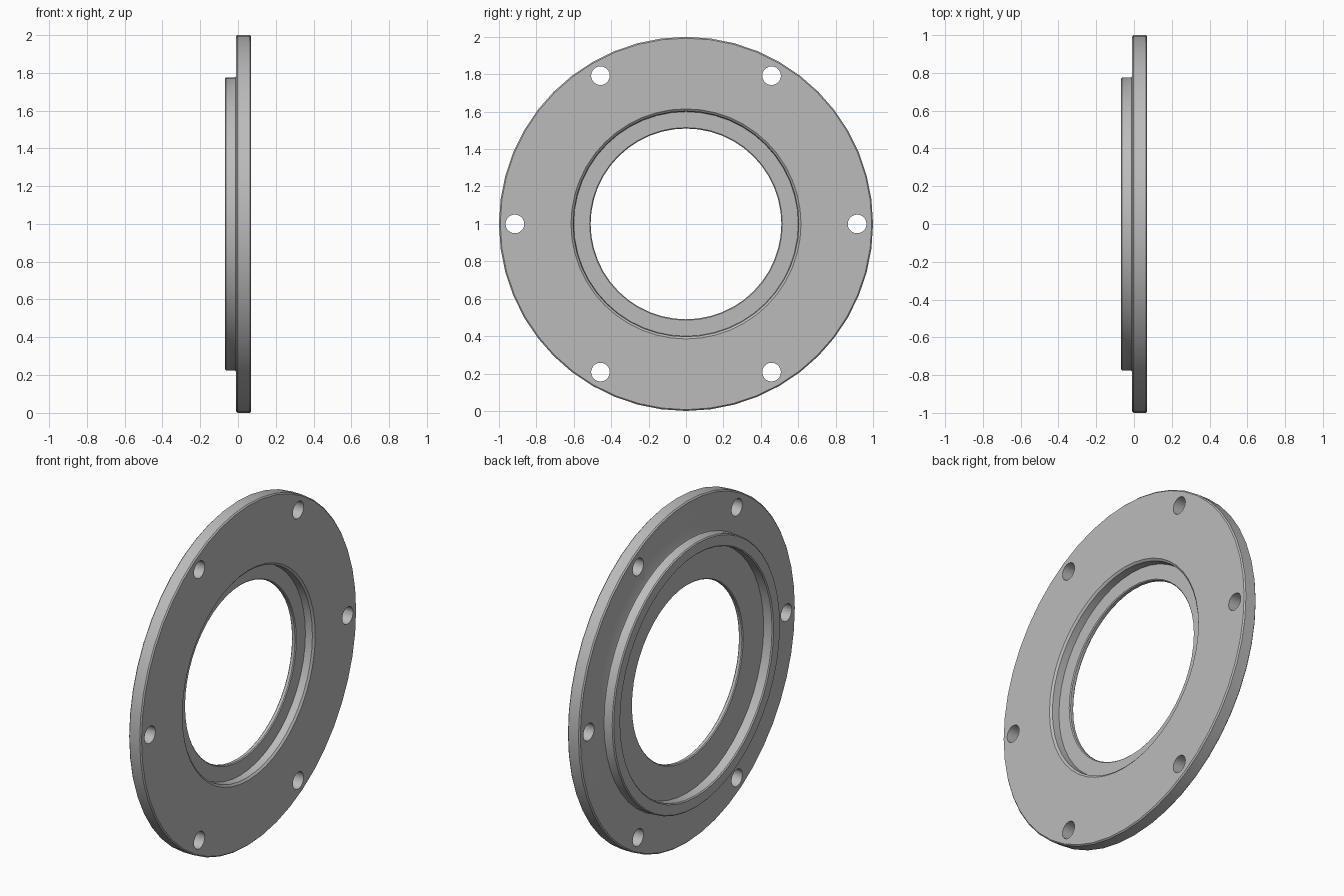
import bpy, bmesh, math
from mathutils import Matrix, Vector

if "Cube" in bpy.data.objects:
    bpy.data.objects.remove(bpy.data.objects["Cube"], do_unlink=True)

CENTRE = Vector((0, 0, 1))
SIDES = 48

steel = bpy.data.materials.new("grey steel")
steel.use_nodes = True
colour = (0.5, 0.5, 0.5, 1)
steel.diffuse_color = colour
steel.node_tree.nodes["Principled BSDF"].inputs["Base Color"].default_value = colour


def make_object(name, bm):
    bmesh.ops.recalc_face_normals(bm, faces=bm.faces)
    mesh = bpy.data.meshes.new(name)
    bm.to_mesh(mesh)
    bm.free()
    mesh.materials.append(steel)
    obj = bpy.data.objects.new(name, mesh)
    bpy.context.collection.objects.link(obj)
    return obj


def revolve(name, profile):
    """Turn a closed (x, radius) profile about the x axis."""
    bm = bmesh.new()
    verts = [bm.verts.new((x, 0, r + 1)) for x, r in profile]
    edges = [bm.edges.new((a, b)) for a, b in zip(verts, verts[1:] + verts[:1])]
    bmesh.ops.spin(bm, geom=verts + edges, cent=CENTRE, axis=(1, 0, 0),
                   angle=math.tau, steps=SIDES, use_merge=True)
    bmesh.ops.remove_doubles(bm, verts=bm.verts, dist=0.0001)
    return make_object(name, bm)


# Flange with a stepped bore, and a raised rim on its -x face
flange = revolve("flange", [
    (0.07, 0.615), (0.07, 0.993), (0.063, 1.0),          # front face, outer edge
    (-0.003, 1.0), (-0.01, 0.993),
    (-0.01, 0.785), (-0.013, 0.778), (-0.02, 0.775),     # fillet at rim foot
    (-0.064, 0.775), (-0.07, 0.769),                     # raised rim
    (-0.07, 0.711), (-0.064, 0.705),
    (-0.01, 0.705), (-0.01, 0.515), (-0.005, 0.51),      # web behind the bore
    (0.012, 0.51), (0.017, 0.515),
    (0.017, 0.60), (0.06, 0.603),                        # counterbore
])

# Bolt hole cutters
bm = bmesh.new()
for i in range(6):
    a = math.radians(60 * i)
    place = Matrix.Translation(CENTRE + Vector((0, math.cos(a), math.sin(a))) * 0.915)
    bmesh.ops.create_cone(bm, cap_ends=True, segments=20, radius1=0.05, radius2=0.05,
                          depth=0.4, matrix=place @ Matrix.Rotation(math.pi / 2, 4, "Y"))
cutter = make_object("bolt_hole_cutters", bm)
cutter.hide_render = True
cutter.hide_set(True)

holes = flange.modifiers.new("bolt_holes", "BOOLEAN")
holes.operation = "DIFFERENCE"
holes.solver = "EXACT"
holes.object = cutter

bpy.ops.object.select_all(action="DESELECT")
flange.select_set(True)
bpy.context.view_layer.objects.active = flange
bpy.ops.object.modifier_apply(modifier=holes.name)
bpy.data.objects.remove(cutter, do_unlink=True)
bpy.ops.object.shade_smooth_by_angle(angle=math.radians(30))
